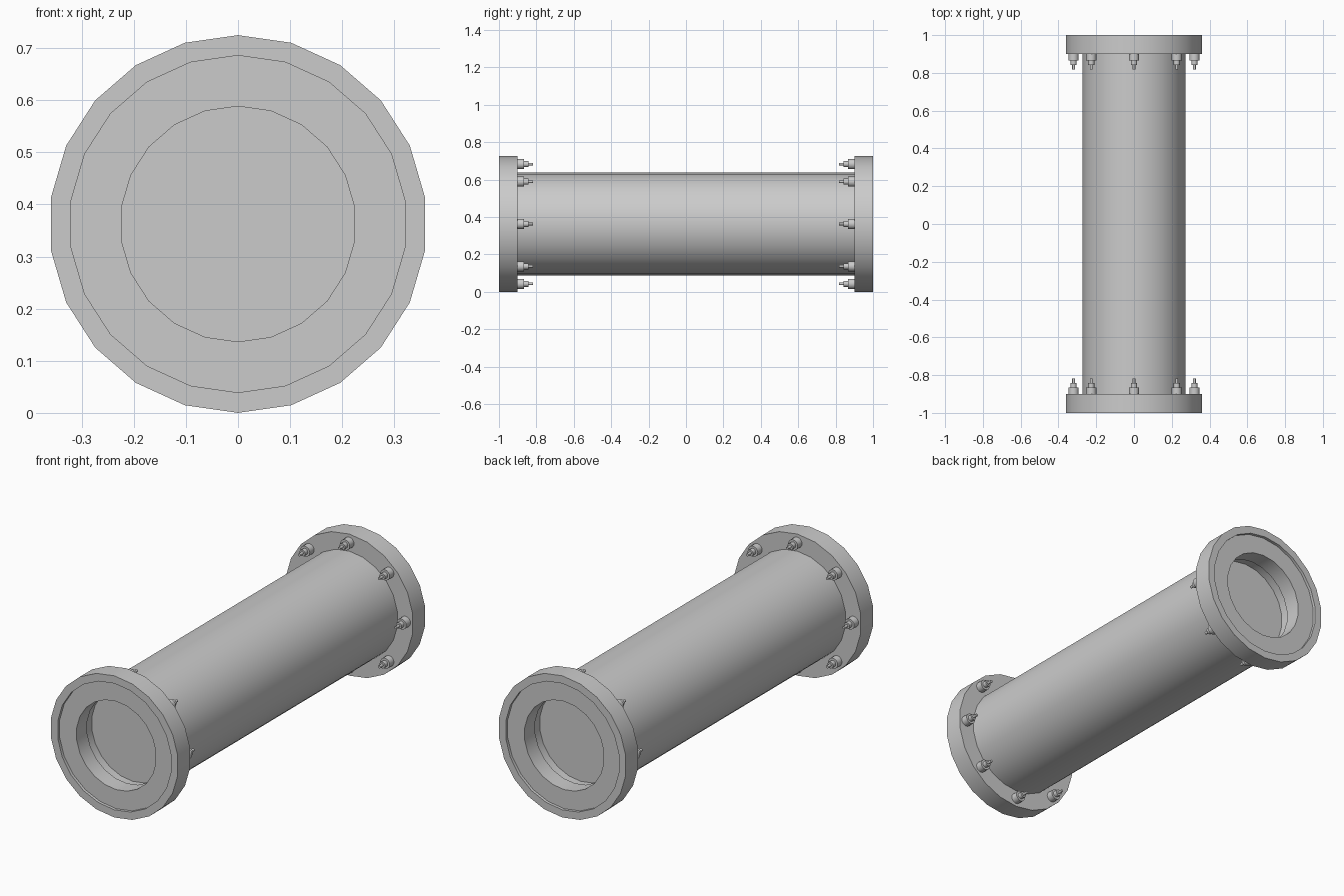
import bpy, bmesh
from math import sin, cos, pi, radians

if "Cube" in bpy.data.objects:
    bpy.data.objects.remove(bpy.data.objects["Cube"])

R = 0.3625      # flange radius, also height of the pipe axis
SIDES = 22


def lathe(name, profile, sides, centers=((0, R),), closed=False):
    """Spin an (radius, y) profile round y-parallel axes through each (x, z)."""
    bm = bmesh.new()
    for cx, cz in centers:
        rings = []
        for r, y in profile:
            if r == 0:
                rings.append([bm.verts.new((cx, y, cz))] * sides)
            else:
                rings.append([bm.verts.new((cx + r * sin(2 * pi * i / sides), y,
                                            cz + r * cos(2 * pi * i / sides)))
                              for i in range(sides)])
        pairs = list(zip(rings, rings[1:]))
        if closed:
            pairs.append((rings[-1], rings[0]))
        for a, b in pairs:
            for i in range(sides):
                j = (i + 1) % sides
                bm.faces.new(list(dict.fromkeys((a[i], a[j], b[j], b[i]))))
    bmesh.ops.recalc_face_normals(bm, faces=bm.faces[:])
    mesh = bpy.data.meshes.new(name)
    bm.to_mesh(mesh)
    bm.free()
    ob = bpy.data.objects.new(name, mesh)
    bpy.context.collection.objects.link(ob)
    bpy.ops.object.select_all(action='DESELECT')
    ob.select_set(True)
    bpy.context.view_layer.objects.active = ob
    bpy.ops.object.shade_smooth_by_angle(angle=radians(30))
    return ob


# Main pipe, with a shallow socket closed by a disc at both ends
half = [(0, 0.85), (0.235, 0.85), (0.235, 0.9), (0.275, 0.9)]
lathe("pipe", half + [(r, -y) for r, y in reversed(half)], SIDES)

# Flange ring with a recessed end face and a central bore
flange = [(0.27, 0.9), (R, 0.9), (R, 1.0), (0.3235, 1.0),
          (0.3235, 0.985), (0.226, 0.985), (0.226, 0.9)]

# Stepped bolt: nut, collar and threaded tip
bolt = [(0, 0.9), (0.027, 0.9), (0.027, 0.865), (0.016, 0.865),
        (0.016, 0.843), (0.007, 0.843), (0.007, 0.818), (0, 0.818)]
spots = [(0.32 * sin(k * pi / 4), R + 0.32 * cos(k * pi / 4)) for k in range(8)]

for side, s in (("front", -1), ("back", 1)):
    lathe(side + "_flange", [(r, s * y) for r, y in flange], SIDES, closed=True)
    lathe(side + "_bolts", [(r, s * y) for r, y in bolt], 16, spots)
